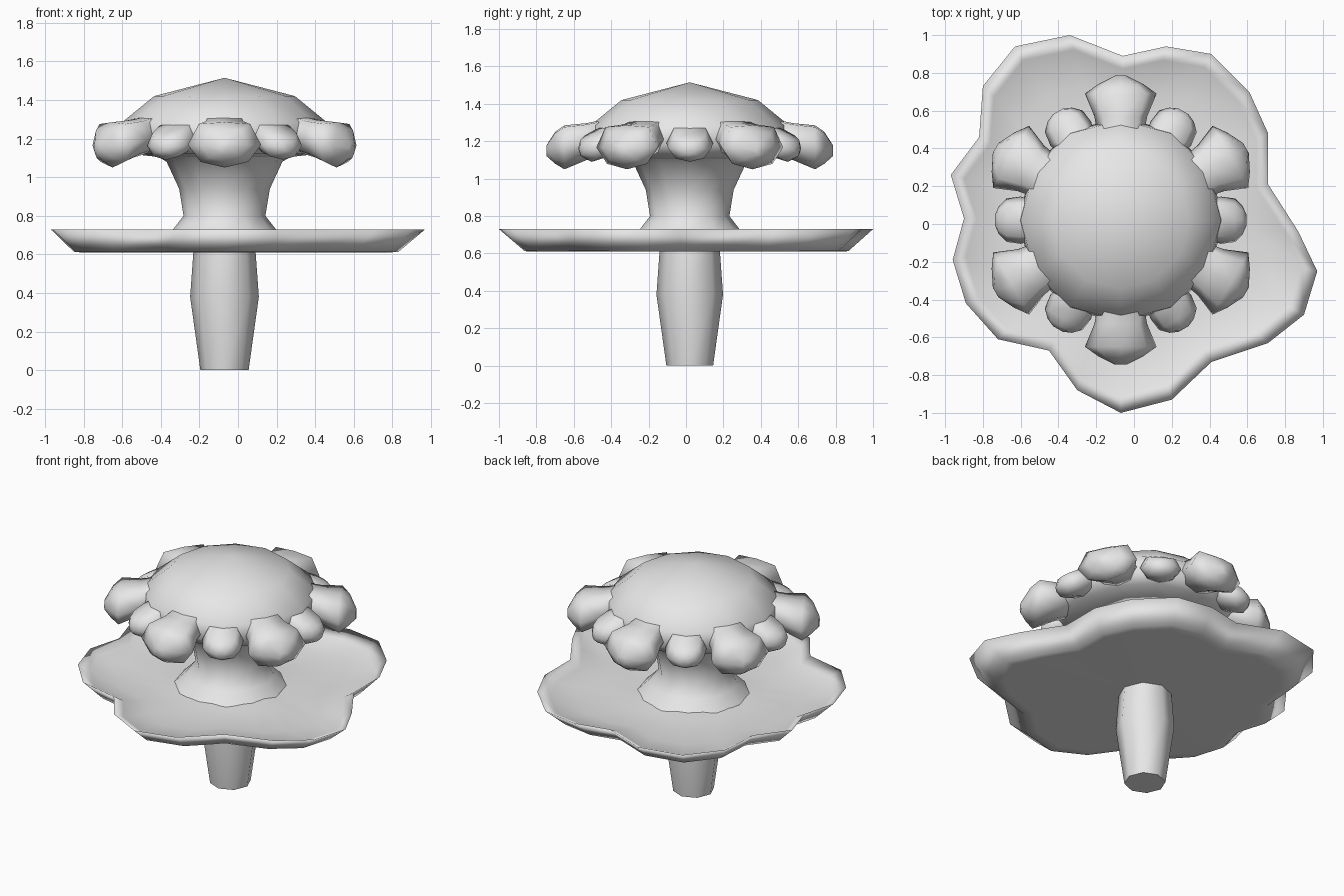
import bpy, bmesh, math
from mathutils import Vector

if "Cube" in bpy.data.objects:
    bpy.data.objects.remove(bpy.data.objects["Cube"])

AXIS = Vector((-0.07, 0.02, 0))

grey = bpy.data.materials.new("plain grey")
grey.use_nodes = True
grey.diffuse_color = (0.8, 0.8, 0.8, 1)
grey.node_tree.nodes["Principled BSDF"].inputs["Base Color"].default_value = (0.8, 0.8, 0.8, 1)


def loft(name, rings, angle, cap_start=True, cap_end=True):
    """Skin a list of equal-length point rings into a smooth object."""
    bm = bmesh.new()
    loops = [[bm.verts.new(p) for p in ring] for ring in rings]
    for a, b in zip(loops, loops[1:]):
        for i in range(len(a)):
            j = (i + 1) % len(a)
            bm.faces.new((a[i], a[j], b[j], b[i]))
    if cap_start:
        bm.faces.new(loops[0][::-1])
    if cap_end:
        bm.faces.new(loops[-1])
    bmesh.ops.remove_doubles(bm, verts=bm.verts[:], dist=0.0005)
    bmesh.ops.recalc_face_normals(bm, faces=bm.faces[:])
    mesh = bpy.data.meshes.new(name)
    bm.to_mesh(mesh)
    bm.free()
    mesh.materials.append(grey)
    obj = bpy.data.objects.new(name, mesh)
    bpy.context.collection.objects.link(obj)
    bpy.ops.object.select_all(action="DESELECT")
    obj.select_set(True)
    bpy.context.view_layer.objects.active = obj
    bpy.ops.object.shade_smooth_by_angle(angle=math.radians(angle))
    return obj


def circle(r, z, n):
    return [AXIS + Vector((r * math.cos(math.tau * i / n), r * math.sin(math.tau * i / n), z))
            for i in range(n)]


def lathe(name, profile, n, angle, **caps):
    return loft(name, [circle(r, z, n) for r, z in profile], angle, **caps)


# Stem below the skirt and flared neck above it
lathe("stem", [(0.125, 0), (0.178, 0.38), (0.16, 0.63)], 8, 60)
lathe("neck", [(0.34, 0.655), (0.27, 0.725), (0.212, 0.80), (0.235, 0.94),
               (0.30, 1.08), (0.40, 1.14)], 12, 70)

# Wavy skirt: one irregular outline scaled into a shallow dish
outline = [(.71, .21), (.71, .48), (.61, .70), (.41, .90), (.17, .94), (-.06, .89),
           (-.34, 1.0), (-.63, .94), (-.80, .73), (-.82, .46), (-.97, .26), (-.90, .03),
           (-.96, -.19), (-.89, -.42), (-.72, -.61), (-.45, -.67), (-.30, -.88), (-.07, -1.0),
           (.20, -.93), (.41, -.73), (.71, -.63), (.90, -.48), (.97, -.25), (.87, -.04)]


def skirt_ring(scale, z):
    return [AXIS + (Vector((x, y, 0)) - AXIS) * scale + Vector((0, 0, z)) for x, y in outline]


loft("skirt", [skirt_ring(0.12, 0.61), skirt_ring(0.80, 0.61), skirt_ring(0.865, 0.612),
               skirt_ring(1.0, 0.73), skirt_ring(0.92, 0.69), skirt_ring(0.72, 0.655),
               skirt_ring(0.40, 0.65), skirt_ring(0.2, 0.68)], 180)

# Domed cap with a rounded brim
lathe("cap", [(0, 1.515), (0.365, 1.42), (0.53, 1.285), (0.545, 1.18), (0.48, 1.12),
              (0.30, 1.10)], 12, 80, cap_start=False)

# Rounded lobes around the brim, large and small in turn
SECTION = [(1, 0), (.7, .92), (0, 1), (-.7, .92), (-1, 0), (-.65, -.75), (0, -1), (.65, -.75)]
# Each station: distance from axis, half width, bottom, top
LARGE = [(0.44, 0.12, 1.13, 1.32), (0.55, 0.14, 1.10, 1.297), (0.67, 0.19, 1.05, 1.285),
         (0.72, 0.12, 1.08, 1.25), (0.765, 0.03, 1.12, 1.18)]
SMALL = [(0.44, 0.10, 1.14, 1.30), (0.53, 0.125, 1.11, 1.27), (0.605, 0.115, 1.09, 1.235),
         (0.645, 0.075, 1.11, 1.21), (0.665, 0.03, 1.13, 1.18)]


def lobe(name, stations, turn):
    out = Vector((math.cos(turn), math.sin(turn), 0))
    side = Vector((-out.y, out.x, 0))
    rings = []
    for r, w, low, high in stations:
        mid, half = (low + high) / 2, (high - low) / 2
        rings.append([AXIS + out * r + side * (w * u) + Vector((0, 0, mid + half * v))
                      for u, v in SECTION])
    loft(name, rings, 80)


for k in range(12):
    big = k % 2 == 1
    lobe(f"{'large' if big else 'small'}_lobe_{k // 2 + 1}", LARGE if big else SMALL,
         math.radians(30 * k))
